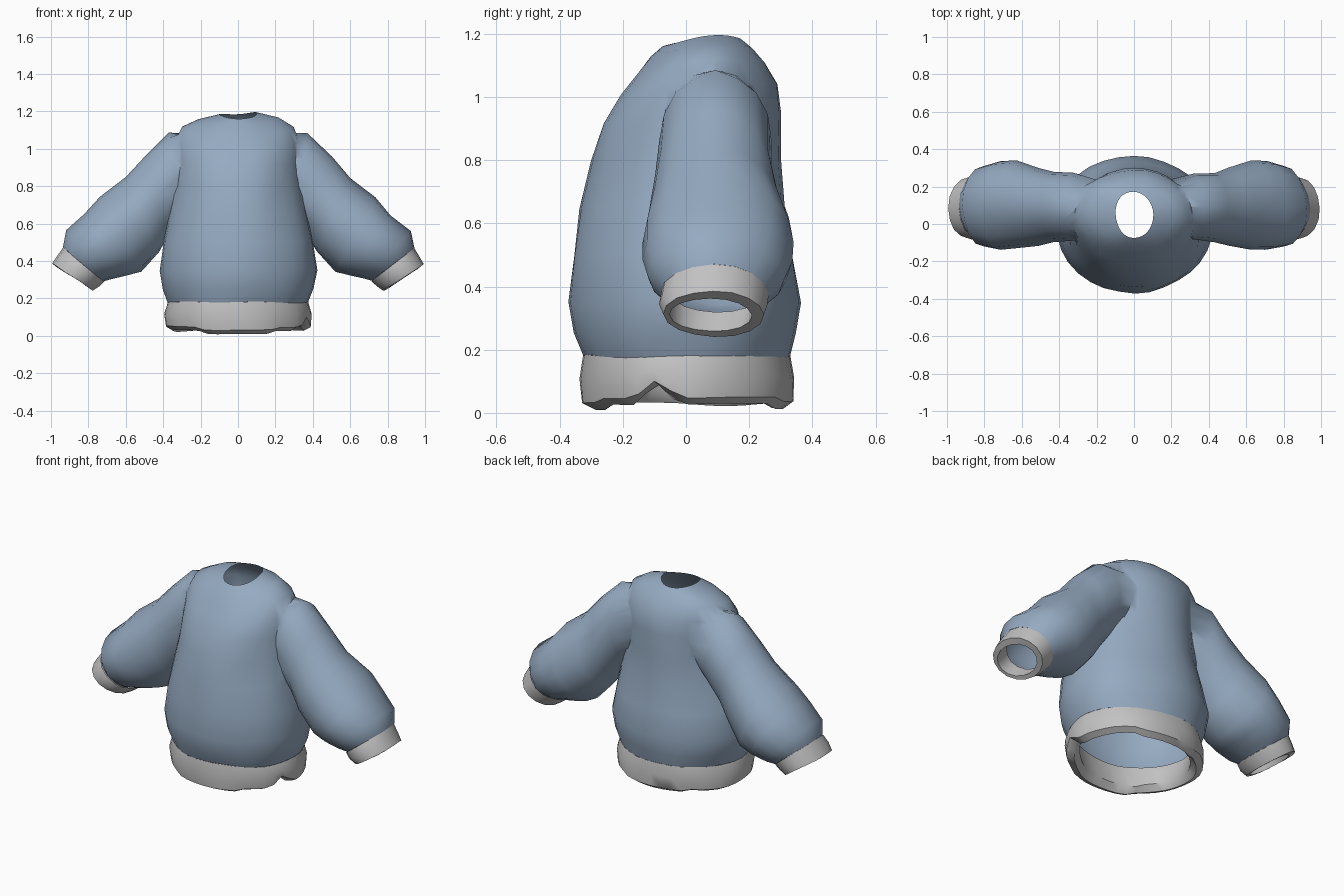
import bpy, bmesh, math
from mathutils import Vector, noise

if "Cube" in bpy.data.objects:
    bpy.data.objects.remove(bpy.data.objects["Cube"])


def material(name, rgb):
    m = bpy.data.materials.new(name)
    m.diffuse_color = (*rgb, 1)
    m.use_nodes = True
    m.node_tree.nodes["Principled BSDF"].inputs["Base Color"].default_value = m.diffuse_color
    return m


BLUE = material("blue knit", (0.30, 0.40, 0.53))
GREY = material("grey ribbing", (0.54, 0.54, 0.54))


def ring(c, a, b, n, lift=0.0):
    """Oval of n points around c spanned by half axes a and b; lift raises the sides."""
    pts = []
    for i in range(n):
        t = 2 * math.pi * i / n
        p = Vector(c) + Vector(a) * math.cos(t) + Vector(b) * math.sin(t)
        p.z += lift * math.cos(t) ** 2
        pts.append(p)
    return pts


def body_ring(hx, yf, yb, zf, zb, lift=0.0, n=32):
    return ring((0, (yf + yb) / 2, (zf + zb) / 2), (hx, 0, 0),
                (0, (yb - yf) / 2, (zb - zf) / 2), n, lift)


def sleeve_ring(xt, zt, xb, zb, y0, y1, side, n=16):
    c = (side * (xt + xb) / 2, (y0 + y1) / 2, (zt + zb) / 2)
    return ring(c, (side * (xt - xb) / 2, 0, (zt - zb) / 2), (0, (y1 - y0) / 2, 0), n)


def loft(name, rings, mat, caps=False, wrinkle=0.0):
    bm = bmesh.new()
    rows = []
    for r in rings:
        row = []
        for p in r:
            q = p + noise.noise_vector(p * 5) * wrinkle
            row.append(bm.verts.new(q))
        rows.append(row)
    n = len(rings[0])
    for lo, hi in zip(rows, rows[1:]):
        for i in range(n):
            j = (i + 1) % n
            bm.faces.new((lo[i], lo[j], hi[j], hi[i]))
    if caps:
        bm.faces.new(rows[0][::-1])
        bm.faces.new(rows[-1])
    bmesh.ops.recalc_face_normals(bm, faces=bm.faces)
    me = bpy.data.meshes.new(name)
    bm.to_mesh(me)
    bm.free()
    me.materials.append(mat)
    ob = bpy.data.objects.new(name, me)
    bpy.context.collection.objects.link(ob)
    return ob


def smooth(ob, angle):
    bpy.ops.object.select_all(action='DESELECT')
    ob.select_set(True)
    bpy.context.view_layer.objects.active = ob
    bpy.ops.object.shade_smooth_by_angle(angle=math.radians(angle))


# Torso: half width, front y, back y, front z, back z, side lift
TORSO = [
    (.375, -.33, .335, .18, .18), (.405, -.357, .352, .25, .25),
    (.425, -.37, .368, .35, .35), (.402, -.355, .335, .50, .50),
    (.365, -.335, .31, .65, .65), (.335, -.30, .30, .80, .80),
    (.325, -.268, .297, .92, .95), (.335, -.21, .285, 1.0, 1.04, .02),
    (.30, -.16, .25, 1.06, 1.11, .03), (.215, -.11, .215, 1.125, 1.155, .02),
    (.10, -.07, .178, 1.158, 1.185, .015)]
torso = loft("sweater_body", [body_ring(*r) for r in TORSO], BLUE, True, .012)

# Sleeves: upper x, z, lower x, z, front y, back y
SLEEVE = [
    (.15, 1.08, .15, .80, -.05, .22), (.37, 1.085, .28, .66, -.09, .28),
    (.50, .96, .36, .55, -.095, .275), (.60, .845, .42, .45, -.115, .30),
    (.735, .74, .52, .345, -.135, .34), (.82, .65, .60, .32, -.14, .335),
    (.92, .56, .68, .30, -.12, .31), (.938, .47, .718, .29, -.075, .262)]
dg = bpy.context.evaluated_depsgraph_get
for side in (1, -1):
    s = loft("sleeve", [sleeve_ring(*r, side) for r in SLEEVE], BLUE, True, .01)
    m = torso.modifiers.new("join", 'BOOLEAN')
    m.operation, m.solver, m.object = 'UNION', 'EXACT', s
    bpy.context.view_layer.update()
    joined = bpy.data.meshes.new_from_object(torso.evaluated_get(dg()))
    torso.modifiers.clear()
    torso.data = joined
    bpy.data.objects.remove(s)

# Open the neck, waist and wrists, then soften the armhole seams
bm = bmesh.new()
bm.from_mesh(torso.data)
caps = []
for f in bm.faces:
    c = f.calc_center_median()
    if len(f.verts) >= 12 and (c.z < .21 or c.z > 1.13 or abs(c.x) > .75):
        caps.append(f)
bmesh.ops.delete(bm, geom=caps, context='FACES')
seam = [v for v in bm.verts if .24 < abs(v.co.x) < .42 and .45 < v.co.z < 1.08
        and -.2 < v.co.y < .33]
bmesh.ops.smooth_vert(bm, verts=seam, factor=.3, use_axis_x=True,
                      use_axis_y=True, use_axis_z=True)
bm.to_mesh(torso.data)
bm.free()
smooth(torso, 60)

# Hem band: rolled under, with a torn notch on the right side
HEM = [(.375, -.33, .335, .18, .18), (.393, -.34, .348, .11, .11),
       (.385, -.33, .343, .035, .035), (.345, -.29, .31, .012, .012),
       (.315, -.26, .28, .05, .05), (.335, -.29, .295, .18, .18)]
hem_rings = [body_ring(*r, n=40) for r in HEM]
for r in hem_rings[1:5]:
    for p in r:
        if p.x > 0:
            tear = max(0, 1 - abs(p.y + .09) / .07)
            p.z += tear * .085 * (1 - p.z / .18)
        if abs(p.x) > .2:
            p.z += .015 * (1 - p.z / .18)
hem = loft("hem_band", hem_rings, GREY, False, .01)
smooth(hem, 50)

# Cuffs: folded bands around each wrist opening
CUFF = [(.938, .47, .716, .288, -.08, .262), (.965, .43, .745, .262, -.088, .258),
        (.993, .388, .778, .24, -.075, .248), (.965, .365, .80, .258, -.055, .21),
        (.905, .445, .74, .315, -.05, .23)]
for side, label in ((1, "right"), (-1, "left")):
    cuff = loft(label + "_cuff", [sleeve_ring(*r, side) for r in CUFF], GREY, False, .008)
    smooth(cuff, 40)
